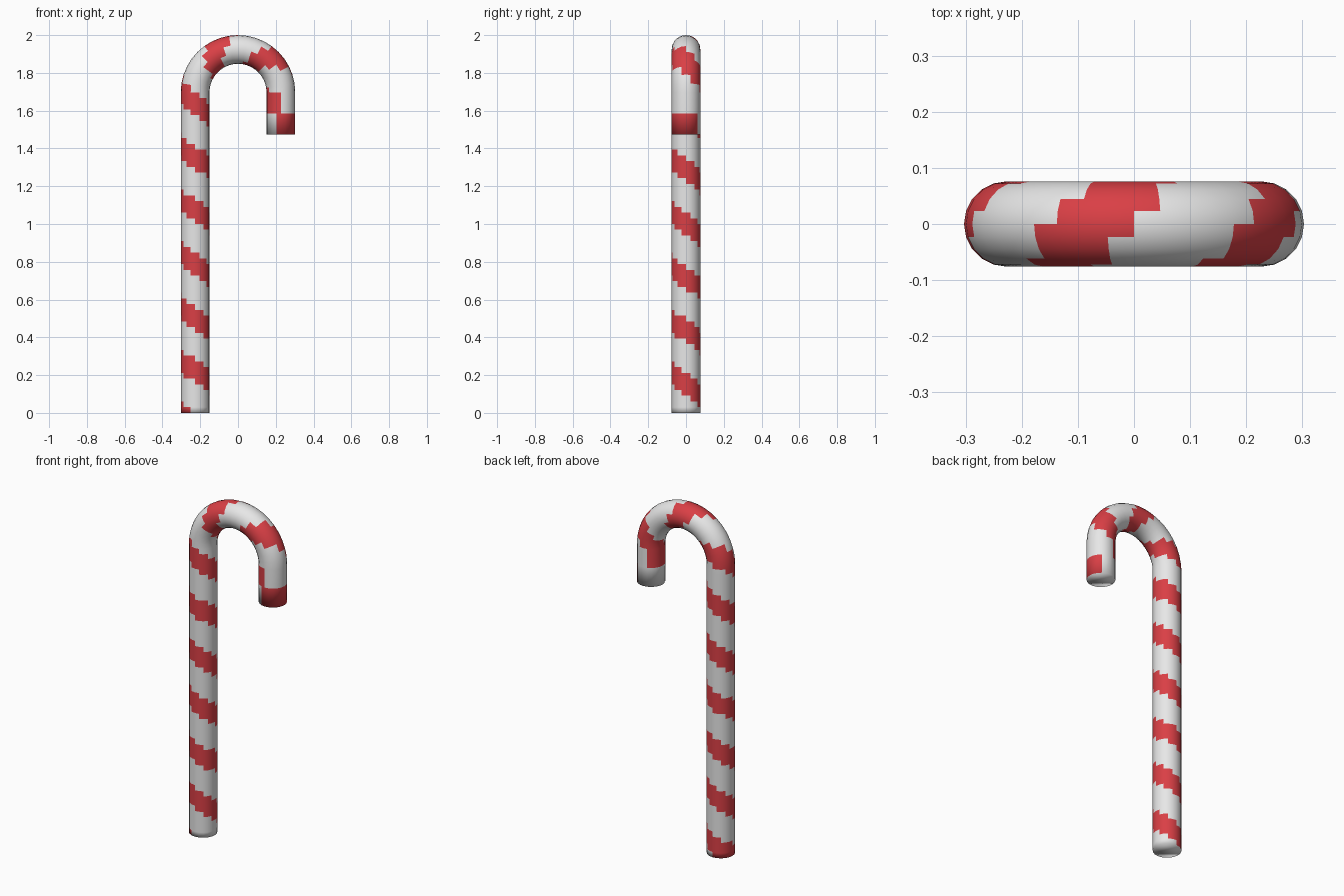
import bpy, bmesh
from math import sin, cos, pi, tau
from mathutils import Vector

cube = bpy.data.objects.get("Cube")
if cube:
    bpy.data.objects.remove(cube)


def make_material(name, rgb):
    mat = bpy.data.materials.new(name)
    mat.use_nodes = True
    mat.diffuse_color = (*rgb, 1)
    mat.node_tree.nodes["Principled BSDF"].inputs["Base Color"].default_value = (*rgb, 1)
    return mat


TUBE, BEND = 0.076, 0.227           # tube radius, hook radius
SHAFT, TAIL = 1.697, 0.222          # straight lengths
SIDES, SHAFT_RINGS, BEND_RINGS, TAIL_RINGS = 20, 56, 20, 2
PITCH, STRIPE_START, STRIPE_SHARE = 0.283, 0.217, 0.427

# Centre line: (distance along path, centre, outward direction)
path = []
for i in range(SHAFT_RINGS):
    z = SHAFT * i / SHAFT_RINGS
    path.append((z, Vector((-BEND, 0, z)), Vector((-1, 0, 0))))
for i in range(BEND_RINGS + 1):
    t = pi * i / BEND_RINGS
    out = Vector((-cos(t), 0, sin(t)))
    path.append((SHAFT + BEND * t, Vector((0, 0, SHAFT)) + out * BEND, out))
for i in range(1, TAIL_RINGS + 1):
    d = TAIL * i / TAIL_RINGS
    path.append((SHAFT + BEND * pi + d, Vector((BEND, 0, SHAFT - d)), Vector((1, 0, 0))))

# Swept tube with a spiral stripe chosen face by face
bm = bmesh.new()
front = Vector((0, -1, 0))
rings = []
for _, centre, out in path:
    angles = [tau * j / SIDES for j in range(SIDES)]
    rings.append([bm.verts.new(centre + TUBE * (out * cos(a) + front * sin(a))) for a in angles])
for (s, _, _), low, high in zip(path, rings, rings[1:]):
    for j in range(SIDES):
        k = (j + 1) % SIDES
        face = bm.faces.new((low[j], low[k], high[k], high[j]))
        turn = (s - STRIPE_START) / PITCH + (j + 0.5) / SIDES
        face.material_index = int(turn % 1 < STRIPE_SHARE)

# End caps
bm.faces.new(rings[0][::-1])
bm.faces.new(rings[-1])
bmesh.ops.recalc_face_normals(bm, faces=bm.faces)
for face in bm.faces:
    face.smooth = True

mesh = bpy.data.meshes.new("striped_cane")
bm.to_mesh(mesh)
bm.free()
mesh.materials.append(make_material("white", (0.8, 0.8, 0.8)))
mesh.materials.append(make_material("red", (0.7, 0.05, 0.06)))
cane = bpy.data.objects.new("striped_cane", mesh)
bpy.context.collection.objects.link(cane)
